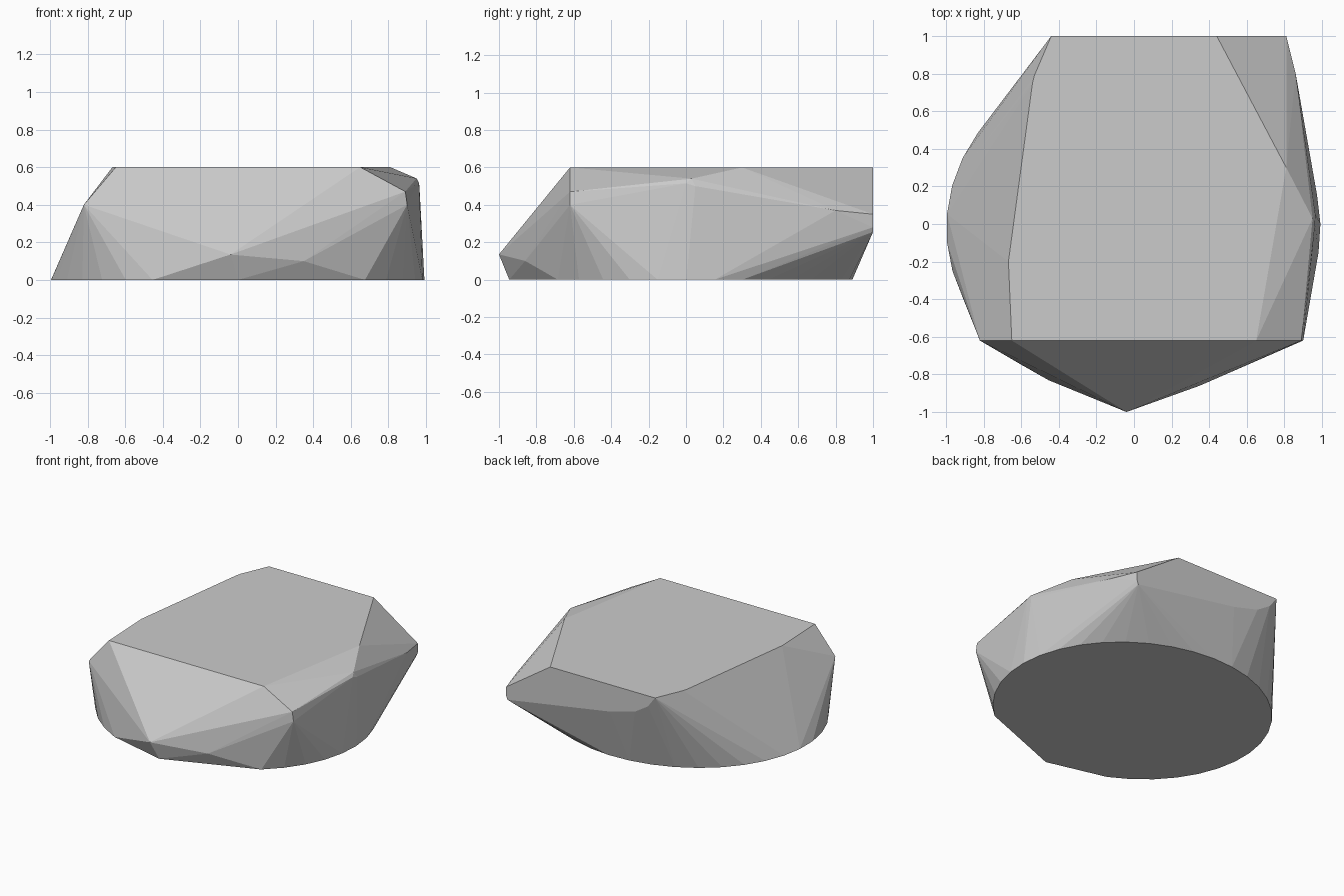
import bpy, bmesh, math

if "Cube" in bpy.data.objects:
    bpy.data.objects.remove(bpy.data.objects["Cube"])

# Flat top outline
top = [(-.44, 1), (.44, 1), (.81, .3), (.65, -.62), (-.65, -.62),
       (-.665, -.28), (-.668, -.2), (-.60, .27), (-.54, .75), (-.53, .79)]
points = [(x, y, .6) for x, y in top]

# Rounded base: an ellipse with the front chipped to two straight edges
steps = 30
for i in range(steps + 1):
    a = math.radians(-47 + (243 + 47) * i / steps)
    points.append((-.003 + .995 * math.cos(a), -.02 + .91 * math.sin(a), 0))
points.append((0, -.945, 0))

# Lower edge of the vertical back face
points += [(-.38, 1, .52), (-.27, 1, .45), (-.06, 1, .395), (.52, 1, .30),
           (.8, 1, .255), (.81, 1, .28), (.81, 1, .35)]

# Front nose and shoulders
points += [(-.04, -1, .135), (.35, -.86, .1), (-.82, -.62, .4),
           (.9, -.62, .4), (.89, -.62, .47)]

# Right side shoulder
points += [(.95, .03, .54), (.963, 0, .515), (.965, .05, .5), (.86, .8, .37)]

# Wrap the points as a faceted stone
bm = bmesh.new()
for p in points:
    bm.verts.new(p)
hull = bmesh.ops.convex_hull(bm, input=bm.verts)
loose = [v for v in bm.verts if not v.link_faces]
bmesh.ops.delete(bm, geom=loose, context='VERTS')
bmesh.ops.dissolve_limit(bm, angle_limit=math.radians(.5),
                         verts=bm.verts, edges=bm.edges)
bmesh.ops.recalc_face_normals(bm, faces=bm.faces)
mesh = bpy.data.meshes.new("stone")
bm.to_mesh(mesh)
bm.free()
bpy.context.collection.objects.link(bpy.data.objects.new("stone", mesh))
